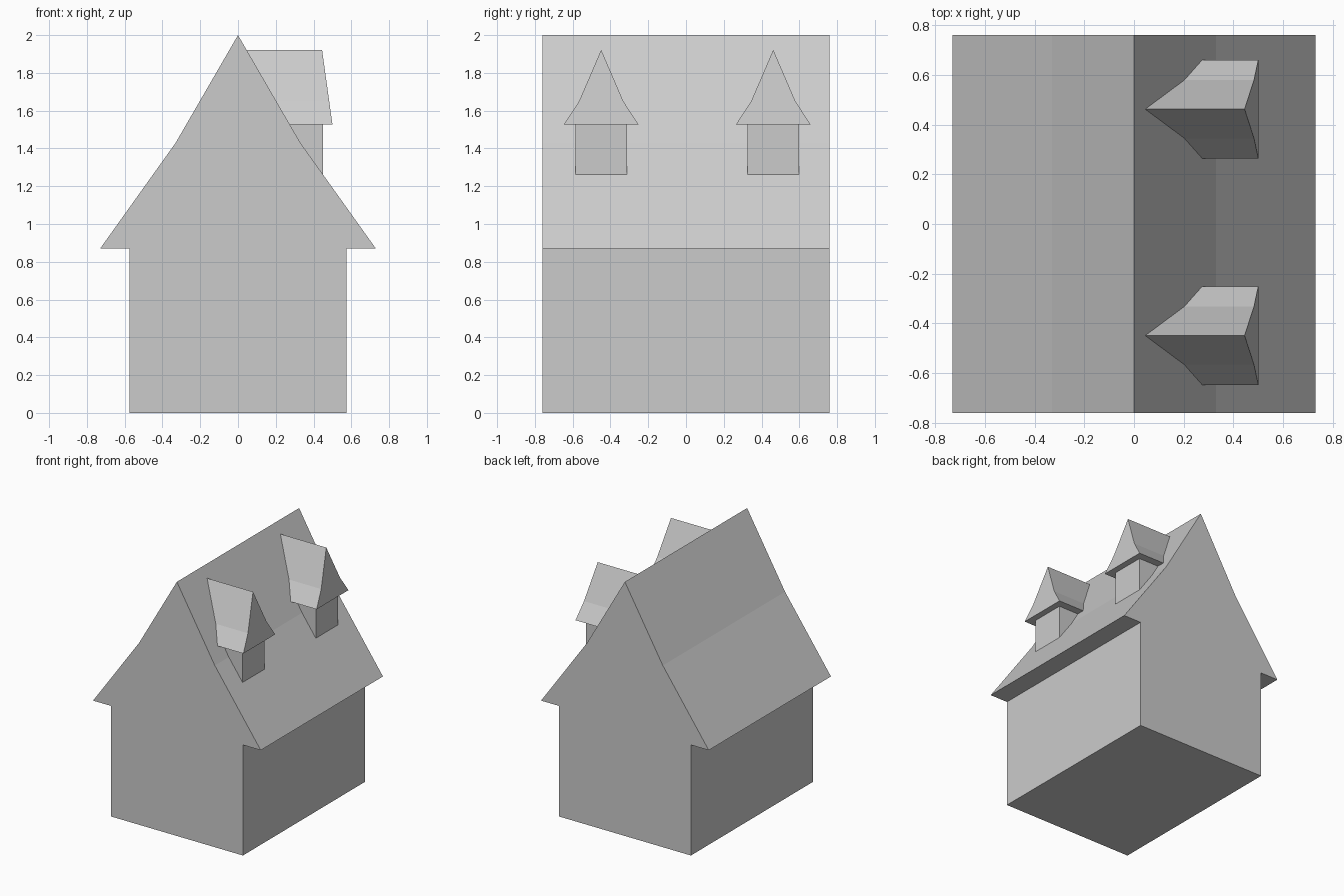
import bpy, bmesh

if "Cube" in bpy.data.objects:
    bpy.data.objects.remove(bpy.data.objects["Cube"])


def loft(name, ring_a, ring_b):
    """Closed solid between two matching rings of points."""
    bm = bmesh.new()
    a = [bm.verts.new(p) for p in ring_a]
    b = [bm.verts.new(p) for p in ring_b]
    n = len(a)
    bm.faces.new(a)
    bm.faces.new(b[::-1])
    for i in range(n):
        j = (i + 1) % n
        bm.faces.new((a[j], a[i], b[i], b[j]))
    bmesh.ops.recalc_face_normals(bm, faces=bm.faces[:])
    mesh = bpy.data.meshes.new(name)
    bm.to_mesh(mesh)
    bm.free()
    obj = bpy.data.objects.new(name, mesh)
    bpy.context.collection.objects.link(obj)
    return obj


def mirrored(half):
    """Outline from the right half, listed from the bottom up to the apex."""
    return half + [(-u, v) for u, v in reversed(half) if u > 0]


# House: walls, overhanging eaves and kinked roof in one gable outline
DEPTH = 0.76
gable = mirrored([(0.575, 0), (0.575, 0.87), (0.73, 0.87), (0.33, 1.43), (0, 2)])
loft("house", [(x, -DEPTH, z) for x, z in gable], [(x, DEPTH, z) for x, z in gable])


def sunk_x(z):
    """x just beneath the upper roof slope at height z."""
    return (2 - z) * 0.33 / 0.57 - 0.02


# Dormers on the right slope
EAVE, RIDGE = 1.526, 1.922
hood = mirrored([(0.198, EAVE), (0.117, 1.65), (0, RIDGE)])
cheek = [(0.45, 1.262), (0.45, EAVE), (sunk_x(EAVE), EAVE), (0.31, 1.43), (0.43, 1.262)]

for side, yc in (("front", -0.449), ("back", 0.462)):
    # Dormer wall box, its back following the main roof
    loft(side + "_dormer_walls",
         [(x, yc - 0.137, z) for x, z in cheek],
         [(x, yc + 0.137, z) for x, z in cheek])
    # Dormer roof with a front that leans back toward the ridge
    loft(side + "_dormer_roof",
         [(0.5 - 0.055 * (z - EAVE) / (RIDGE - EAVE), yc + y, z) for y, z in hood],
         [(sunk_x(z), yc + y, z) for y, z in hood])
